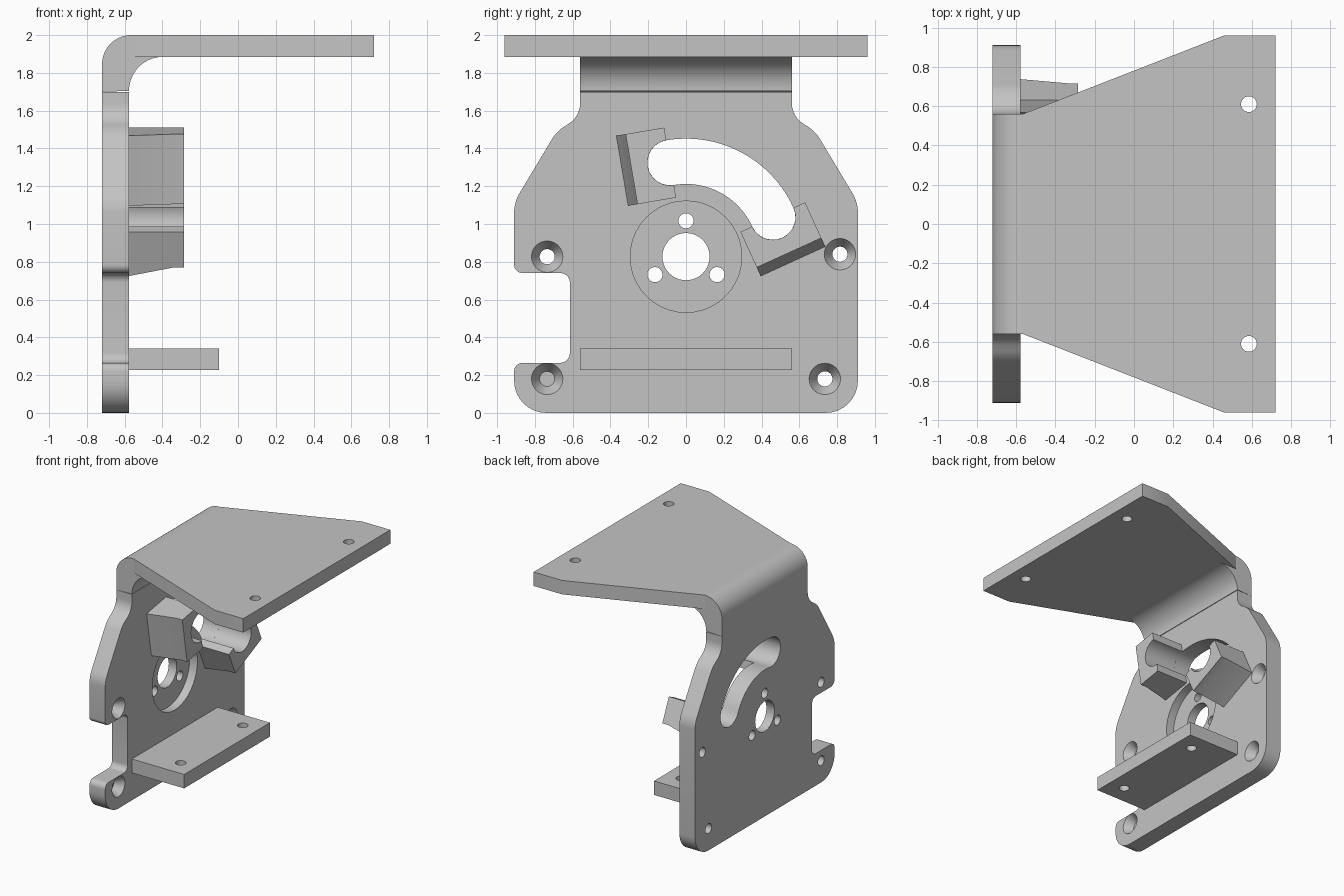
import bpy, bmesh
from math import radians, pi, sin, cos, tan
from mathutils import Vector, Matrix

cube = bpy.data.objects.get("Cube")
if cube:
    bpy.data.objects.remove(cube, do_unlink=True)

GREY = (0.55, 0.55, 0.55, 1)
metal = bpy.data.materials.new("plain_grey")
metal.use_nodes = True
metal.diffuse_color = GREY
metal.node_tree.nodes["Principled BSDF"].inputs["Base Color"].default_value = GREY

BACK, FACE = -0.72, -0.577          # wall thickness along x
HALF = 0.56                         # half width of the bend and shelf
UNDER, TOP = 1.885, 2.0             # top plate
HUB = Vector((0, 0.827))            # pivot centre in (y, z)
SLOT_R, SLOT_W = 0.505, 0.12        # slot centre radius and half width
SLOT_A, SLOT_B = radians(24.5), radians(99.6)
PIN = 0.04                          # small hole radius


def on_x(a, b, h): return (h, a, b)
def on_y(a, b, h): return (a, h, b)
def on_z(a, b, h): return (a, b, h)


def finish(name, bm):
    bmesh.ops.recalc_face_normals(bm, faces=bm.faces)
    mesh = bpy.data.meshes.new(name)
    bm.to_mesh(mesh)
    bm.free()
    mesh.materials.append(metal)
    ob = bpy.data.objects.new(name, mesh)
    bpy.context.collection.objects.link(ob)
    return ob


def prism(name, outline, place, lo, hi):
    """Extrude a flat outline between two heights."""
    bm = bmesh.new()
    face = bm.faces.new([bm.verts.new(place(a, b, lo)) for a, b in outline])
    new = bmesh.ops.extrude_face_region(bm, geom=[face])["geom"]
    shift = Vector(place(0, 0, hi)) - Vector(place(0, 0, lo))
    bmesh.ops.translate(bm, vec=shift, verts=[v for v in new if isinstance(v, bmesh.types.BMVert)])
    return finish(name, bm)


def arc(centre, r, start, end, n=12):
    return [(centre[0] + r * cos(start + (end - start) * i / n),
             centre[1] + r * sin(start + (end - start) * i / n)) for i in range(n + 1)]


def circle(centre, r, n=40):
    return arc(centre, r, 0, 2 * pi, n)[:-1]


def rounded(corners, n=8):
    """Round every corner (a, b, radius) of a polygon."""
    out = []
    for i, (a, b, r) in enumerate(corners):
        p = Vector((a, b))
        u = (Vector(corners[i - 1][:2]) - p).normalized()
        v = (Vector(corners[(i + 1) % len(corners)][:2]) - p).normalized()
        if r == 0:
            out.append((a, b))
            continue
        half = u.angle(v) / 2
        c = p + (u + v).normalized() * r / sin(half)
        s, e = p + u * r / tan(half) - c, p + v * r / tan(half) - c
        sweep = s.angle(e)
        for k in range(n + 1):
            t = k / n
            q = c + (s * sin((1 - t) * sweep) + e * sin(t * sweep)) / sin(sweep)
            out.append((q.x, q.y))
    return out


def cut(ob, cutter):
    cutter.hide_render = True
    mod = ob.modifiers.new("cut", "BOOLEAN")
    mod.operation, mod.solver, mod.object = "DIFFERENCE", "EXACT", cutter
    bpy.context.view_layer.objects.active = ob
    bpy.ops.object.modifier_apply(modifier=mod.name)
    bpy.data.objects.remove(cutter, do_unlink=True)


def drill(ob, centre, r, place, lo, hi):
    cut(ob, prism("cutter", circle(centre, r), place, lo, hi))


def smooth(ob):
    bpy.ops.object.select_all(action="DESELECT")
    ob.select_set(True)
    bpy.context.view_layer.objects.active = ob
    bpy.ops.object.shade_smooth_by_angle(angle=radians(30))


# Upright wall with a notch on one edge
shoulder = [(0.91, 1.115, 0.2), (0.685, 1.49, 0.2), (HALF, 1.57, 0.13), (HALF, 1.7, 0)]
notch = [(-0.91, 0.74, 0.045), (-0.615, 0.74, 0.05), (-0.615, 0.265, 0.05), (-0.91, 0.265, 0.045)]
outline = [(-0.91, 0, 0.17), (0.91, 0, 0.17)] + shoulder
outline += [(-y, z, r) for y, z, r in reversed(shoulder)] + notch
wall = prism("upright_wall", rounded(outline), on_x, BACK, FACE)

# Round recess, centre bore and three pin holes
drill(wall, HUB, 0.295, on_x, FACE - 0.07, 0)
drill(wall, HUB, 0.125, on_x, -1, 0)
for deg in (90, 210, 330):
    a = radians(deg)
    drill(wall, HUB + Vector((cos(a), sin(a))) * 0.19, PIN, on_x, -1, 0)

# Curved adjustment slot
end_a = HUB + Vector((cos(SLOT_A), sin(SLOT_A))) * SLOT_R
end_b = HUB + Vector((cos(SLOT_B), sin(SLOT_B))) * SLOT_R
slot = arc(HUB, SLOT_R + SLOT_W, SLOT_A, SLOT_B, 24)
slot += arc(end_b, SLOT_W, SLOT_B, SLOT_B + pi)[1:-1]
slot += arc(HUB, SLOT_R - SLOT_W, SLOT_B, SLOT_A, 24)
slot += arc(end_a, SLOT_W, SLOT_A - pi, SLOT_A)[1:-1]
cut(wall, prism("cutter", slot, on_x, -1, 0))

# Countersunk screw holes
for y, z in ((-0.735, 0.827), (-0.735, 0.18), (0.815, 0.84), (0.735, 0.18)):
    drill(wall, (y, z), PIN, on_x, -1, 0)
    bm = bmesh.new()
    depth, extra = 0.07, 0.02
    flare = (0.083 - PIN) / depth * extra
    spot = Matrix.Translation((FACE + (extra - depth) / 2, y, z)) @ Matrix.Rotation(pi / 2, 4, "Y")
    bmesh.ops.create_cone(bm, cap_ends=True, segments=40, radius1=PIN, radius2=0.083 + flare,
                          depth=depth + extra, matrix=spot)
    cut(wall, finish("cutter", bm))

# Bend joining the wall to the top plate
R_OUT, R_IN = 0.155, 0.18
JOIN = BACK + R_OUT
profile = [(BACK, 1.7)] + arc((FACE + R_IN, UNDER - R_IN), R_IN, pi, pi / 2, 16)
profile += [(JOIN, UNDER)] + arc((JOIN, TOP - R_OUT), R_OUT, pi / 2, pi, 16)
bend = prism("bend", profile, on_y, -HALF, HALF)

# Flared top plate with two holes
plate = [(JOIN, -HALF), (0.46, -0.96), (0.72, -0.96), (0.72, 0.96), (0.46, 0.96), (JOIN, HALF)]
top_plate = prism("top_plate", plate, on_z, UNDER, TOP)
for y in (-0.61, 0.61):
    drill(top_plate, (0.585, y), PIN, on_z, 1.5, 2.5)

# Lower shelf with two holes
shelf = prism("lower_shelf", [(FACE, -HALF), (-0.1, -HALF), (-0.1, HALF), (FACE, HALF)],
              on_z, 0.226, 0.341)
for y in (-0.405, 0.405):
    drill(shelf, (-0.24, y), PIN, on_z, 0, 1)

# Stop blocks around both slot ends, with a sloped outer side
parts = [wall, bend, top_plate, shelf]
STOP = [(0, FACE), (0.257, FACE), (0.207, -0.34), (0.207, -0.285), (0, -0.285)]
for name, ang, side, end in (("lower_stop", SLOT_A, -1, end_a), ("upper_stop", SLOT_B, 1, end_b)):
    radial = Vector((cos(ang), sin(ang)))
    tangent = Vector((-sin(ang), cos(ang))) * side

    def around(t, x, r):
        p = HUB + radial * r + tangent * t
        return (x, p.x, p.y)

    stop = prism(name, STOP, around, SLOT_R - 0.188, SLOT_R + 0.188)
    drill(stop, end, SLOT_W, on_x, -1, 0)
    parts.append(stop)

for ob in parts:
    smooth(ob)
